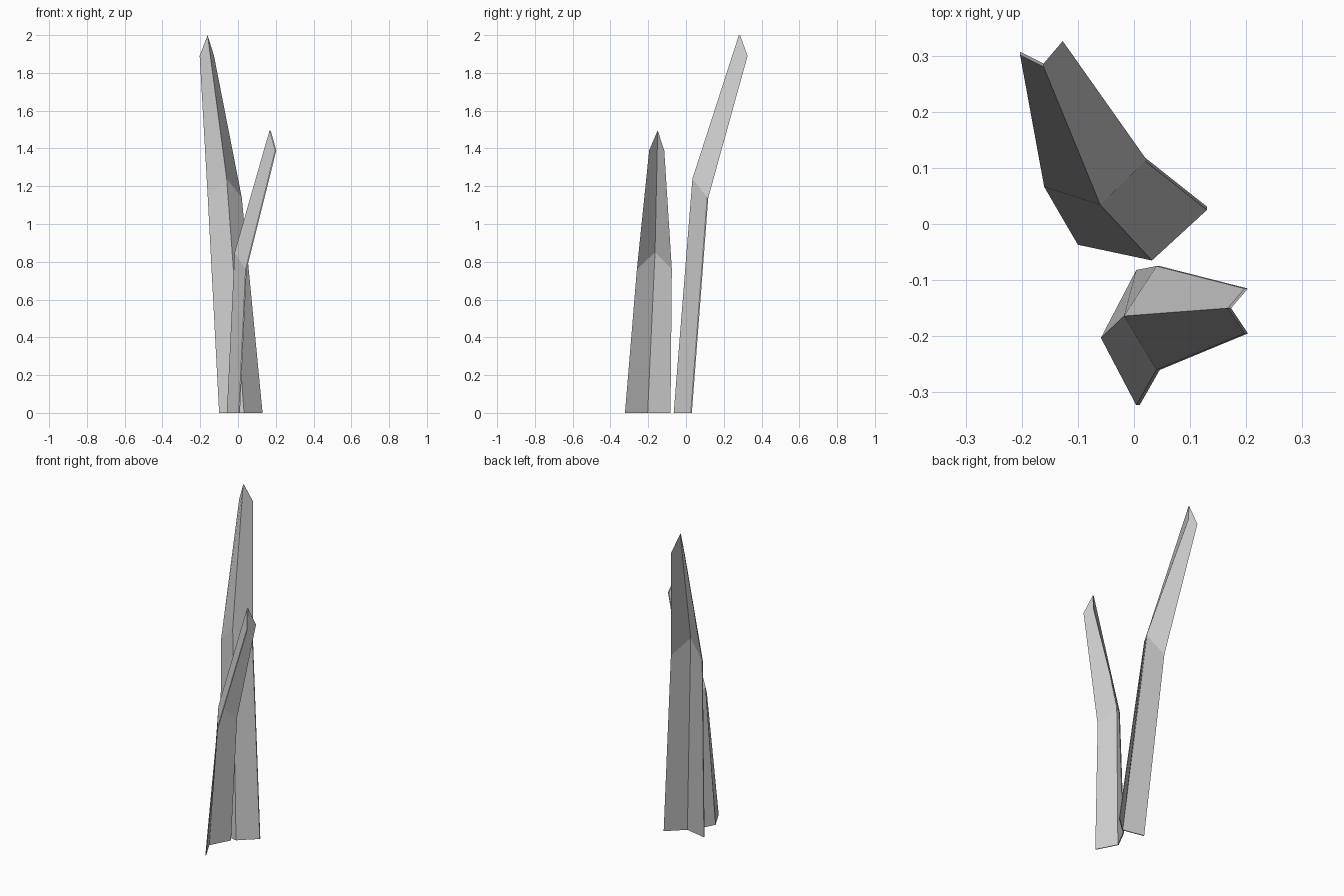
import bpy
import bmesh
from mathutils import Vector

cube = bpy.data.objects.get("Cube")
if cube:
    bpy.data.objects.remove(cube, do_unlink=True)

# Single leaf colour
GREY = (0.6, 0.6, 0.6, 1.0)
leaf_grey = bpy.data.materials.new("leaf grey")
leaf_grey.use_nodes = True
leaf_grey.diffuse_color = GREY
bsdf = leaf_grey.node_tree.nodes["Principled BSDF"]
bsdf.inputs["Base Color"].default_value = GREY
bsdf.inputs["Roughness"].default_value = 0.8


def folded_leaf(name, rows, thickness):
    """Loft rows of (left edge, ridge, right edge) and give the sheet a thin body."""
    bm = bmesh.new()
    grid = [[bm.verts.new(p) for p in row] for row in rows]
    for low, high in zip(grid, grid[1:]):
        for i in range(2):
            bm.faces.new((low[i], low[i + 1], high[i + 1], high[i]))
    # Thin body: push a copy of the sheet back and close the rim
    result = bmesh.ops.extrude_face_region(
        bm, geom=bm.faces[:], use_keep_orig=True)
    moved = [g for g in result["geom"] if isinstance(g, bmesh.types.BMVert)]
    bmesh.ops.translate(bm, verts=moved, vec=Vector(thickness))
    bmesh.ops.recalc_face_normals(bm, faces=bm.faces[:])
    mesh = bpy.data.meshes.new(name)
    bm.to_mesh(mesh)
    bm.free()
    mesh.materials.append(leaf_grey)
    obj = bpy.data.objects.new(name, mesh)
    bpy.context.collection.objects.link(obj)
    return obj


# Tall leaf leaning back: base, bend and tip
folded_leaf("tall_leaf", [
    [(-0.10, -0.037, 0), (0.032, -0.065, 0), (0.13, 0.025, 0)],
    [(-0.16, 0.066, 1.14), (-0.06, 0.034, 1.24), (0.02, 0.112, 1.14)],
    [(-0.203, 0.301, 1.89), (-0.161, 0.28, 2.0), (-0.127, 0.32, 1.89)],
], (0, 0.006, 0))

# Short leaf leaning to the left: base, bend and tip
folded_leaf("short_leaf", [
    [(0.004, -0.082, 0), (-0.059, -0.203, 0), (0.004, -0.323, 0)],
    [(0.04, -0.075, 0.76), (-0.018, -0.164, 0.85), (0.04, -0.26, 0.76)],
    [(0.197, -0.115, 1.39), (0.167, -0.15, 1.495), (0.197, -0.195, 1.39)],
], (0.006, 0, 0))
